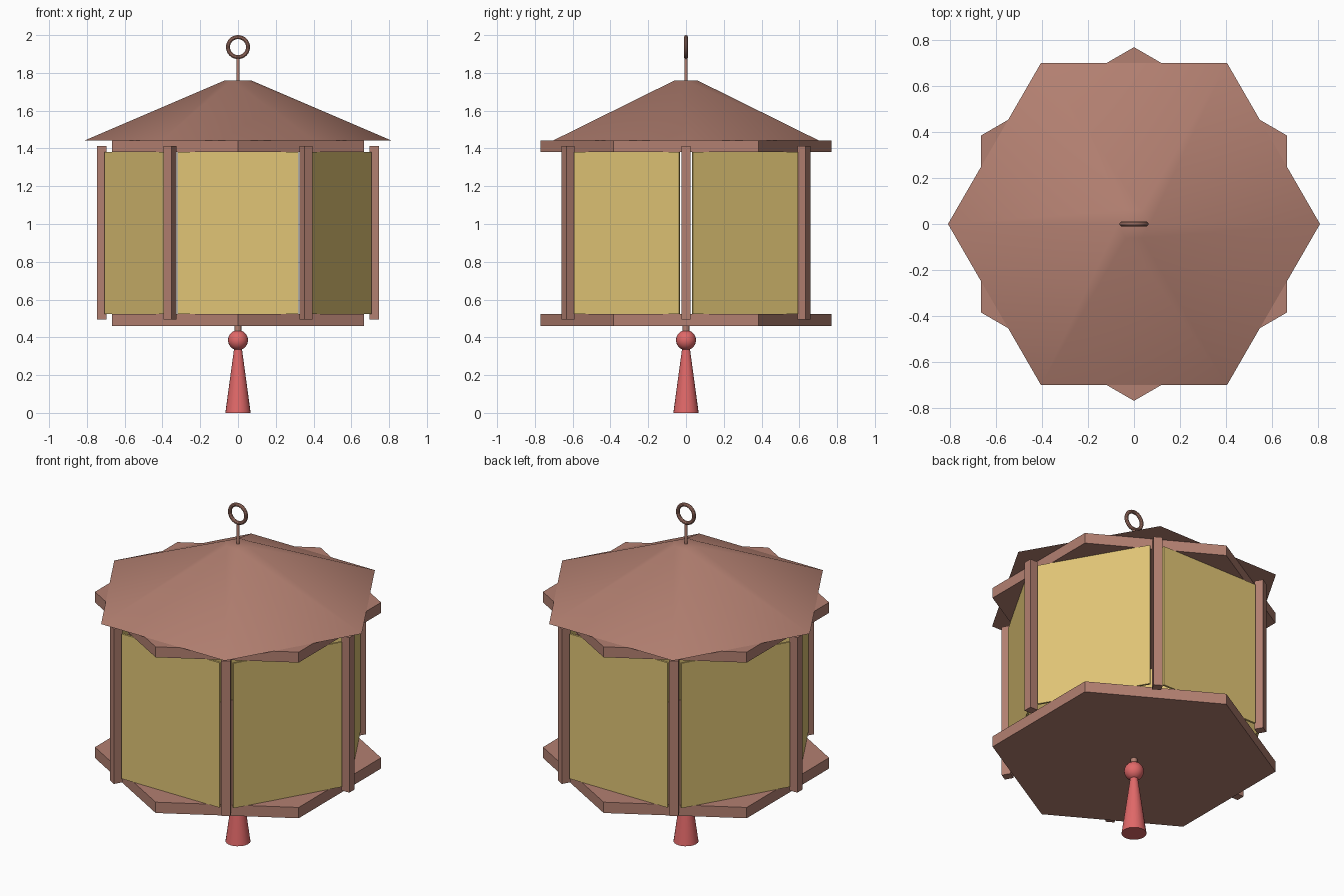
import bpy
from math import pi, cos, sin, radians

cube = bpy.data.objects.get("Cube")
if cube:
    bpy.data.objects.remove(cube, do_unlink=True)


def material(name, rgb):
    m = bpy.data.materials.new(name)
    m.use_nodes = True
    m.diffuse_color = (*rgb, 1)
    m.node_tree.nodes["Principled BSDF"].inputs["Base Color"].default_value = (*rgb, 1)
    return m


wood = material("reddish_wood", (0.45, 0.215, 0.165))
paper = material("yellow_paper", (0.75, 0.56, 0.18))
silk = material("red_silk", (0.75, 0.14, 0.14))


def finish(name, mat, smooth=False):
    ob = bpy.context.object
    ob.name = name
    ob.data.materials.append(mat)
    if smooth:
        bpy.ops.object.transform_apply(location=False, rotation=True, scale=True)
        bpy.ops.object.shade_smooth_by_angle(angle=radians(35))
    return ob


def cone(name, mat, r1, r2, z1, z2, sides, turn=0, smooth=False):
    bpy.ops.mesh.primitive_cone_add(vertices=sides, radius1=r1, radius2=r2, depth=z2 - z1,
                                    location=(0, 0, (z1 + z2) / 2), rotation=(0, 0, turn))
    return finish(name, mat, smooth)


def box(name, mat, radius, angle, size, z1, z2):
    bpy.ops.mesh.primitive_cube_add(size=1, rotation=(0, 0, angle), location=(
        radius * cos(angle), radius * sin(angle), (z1 + z2) / 2))
    bpy.context.object.scale = (size[0], size[1], z2 - z1)
    return finish(name, mat)


# Hexagonal plates with a corner to the front
cone("bottom_plate", wood, 0.77, 0.77, 0.46, 0.524, 6)
cone("top_plate", wood, 0.77, 0.77, 1.381, 1.443, 6)

# Roof with corners to the sides
cone("roof", wood, 0.81, 0.07, 1.443, 1.76, 6, pi / 6, True)

# Corner posts and paper panels
for i in range(6):
    a = i * pi / 3
    box(f"post_{i + 1}", wood, 0.721, a, (0.05, 0.05), 0.495, 1.412)
    box(f"panel_{i + 1}", paper, 0.625, a + pi / 6, (0.012, 0.64), 0.524, 1.381)

# Hanging rod and ring
cone("hanging_rod", wood, 0.008, 0.008, 1.75, 1.885, 12, 0, True)
bpy.ops.mesh.primitive_torus_add(major_radius=0.053, minor_radius=0.0105, major_segments=32,
                                 minor_segments=10, location=(0, 0, 1.9365),
                                 rotation=(pi / 2, 0, 0))
finish("hanging_ring", wood, True)

# Tassel
cone("tassel_cord", wood, 0.018, 0.018, 0.4, 0.47, 12, 0, True)
bpy.ops.mesh.primitive_uv_sphere_add(segments=24, ring_count=12, radius=0.053,
                                     location=(0, 0, 0.385))
finish("tassel_bead", silk, True)
cone("tassel_skirt", silk, 0.067, 0.018, 0, 0.36, 24, 0, True)
